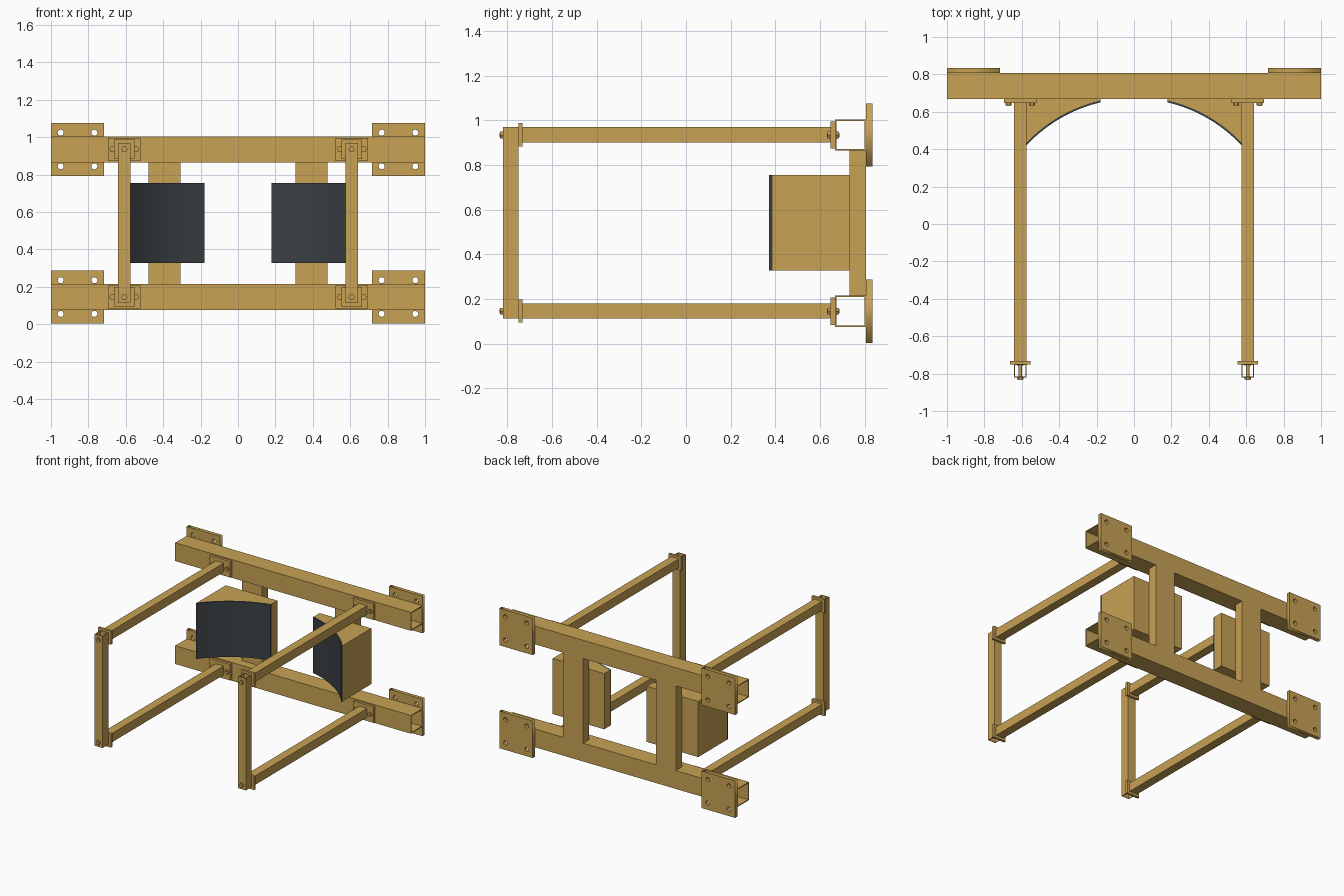
import bpy, bmesh
from math import pi, cos, sin, sqrt

if "Cube" in bpy.data.objects:
    bpy.data.objects.remove(bpy.data.objects["Cube"])


def material(name, rgb):
    m = bpy.data.materials.new(name)
    m.diffuse_color = (*rgb, 1)
    m.use_nodes = True
    m.node_tree.nodes["Principled BSDF"].inputs["Base Color"].default_value = m.diffuse_color
    return m


TAN = material("tan_paint", (0.58, 0.36, 0.09))
DARK = material("dark_rubber", (0.045, 0.052, 0.057))


def finish(name, bm, mat=TAN):
    bmesh.ops.recalc_face_normals(bm, faces=bm.faces)
    me = bpy.data.meshes.new(name)
    bm.to_mesh(me)
    bm.free()
    me.materials.append(mat)
    ob = bpy.data.objects.new(name, me)
    bpy.context.collection.objects.link(ob)
    return ob


def smooth(ob):
    bpy.ops.object.select_all(action='DESELECT')
    ob.select_set(True)
    bpy.context.view_layer.objects.active = ob
    bpy.ops.object.shade_smooth_by_angle(angle=0.5)


def box(name, x, y, z):
    bm = bmesh.new()
    bmesh.ops.create_cube(bm, size=1)
    for v in bm.verts:
        for i, (a, b) in enumerate((x, y, z)):
            v.co[i] = a if v.co[i] < 0 else b
    return finish(name, bm)


def tube(name, axis, x, y, z, wall):
    """Open-ended square tube running along the given axis (0, 1, 2)."""
    lim = [x, y, z]
    p, q = [i for i in range(3) if i != axis]
    bm = bmesh.new()
    rings = []
    for end in lim[axis]:
        for w in (0, wall):
            ring = []
            for s, t in ((0, 0), (1, 0), (1, 1), (0, 1)):
                co = [0, 0, 0]
                co[axis] = end
                co[p] = lim[p][s] + (-w if s else w)
                co[q] = lim[q][t] + (-w if t else w)
                ring.append(bm.verts.new(co))
            rings.append(ring)
    for a, b in ((0, 1), (2, 3), (0, 2), (1, 3)):
        for i in range(4):
            j = (i + 1) % 4
            bm.faces.new((rings[a][i], rings[a][j], rings[b][j], rings[b][i]))
    return finish(name, bm)


def rod_y(bm, x, z, y0, y1, r, n):
    """Adds an n-sided cylinder along y."""
    a, b = ([bm.verts.new((x + r * cos(2 * pi * i / n), y, z + r * sin(2 * pi * i / n)))
             for i in range(n)] for y in (y0, y1))
    bm.faces.new(a)
    bm.faces.new(b)
    for i in range(n):
        j = (i + 1) % n
        bm.faces.new((a[i], a[j], b[j], b[i]))


def bolt(name, x, z, head, grip, nut_end):
    """Hex head, shaft and nut along y."""
    bm = bmesh.new()
    rod_y(bm, x, z, head, grip[0], 0.017, 6)
    rod_y(bm, x, z, head - 0.003, nut_end + 0.003, 0.009, 16)
    rod_y(bm, x, z, grip[1], nut_end, 0.017, 6)
    smooth(finish(name, bm))


def drilled_plate(name, x, y, z, half, hole_off, hole_r):
    """Square plate facing y with four round holes."""
    cu = bpy.data.curves.new(name, 'CURVE')
    cu.dimensions, cu.fill_mode = '2D', 'BOTH'
    cu.extrude = (y[1] - y[0]) / 2
    corners = ((-1, -1), (1, -1), (1, 1), (-1, 1))
    loops = [[(half * a, half * b) for a, b in corners]]
    for a, b in corners:
        loops.append([(a * hole_off + hole_r * cos(i * pi / 12),
                       b * hole_off + hole_r * sin(i * pi / 12)) for i in range(24)])
    for pts in loops:
        sp = cu.splines.new('POLY')
        sp.points.add(len(pts) - 1)
        for p, c in zip(sp.points, pts):
            p.co = (*c, 0, 1)
        sp.use_cyclic_u = True
    cu.materials.append(TAN)
    ob = bpy.data.objects.new(name, cu)
    bpy.context.collection.objects.link(ob)
    ob.location = (x, sum(y) / 2, z)
    ob.rotation_euler = (pi / 2, 0, 0)
    bpy.ops.object.select_all(action='DESELECT')
    ob.select_set(True)
    bpy.context.view_layer.objects.active = ob
    bpy.ops.object.convert(target='MESH')


def arc(side, r):
    """Arc points of the saddle, from inner to outer x, centred on x = 0."""
    n = 24
    xs = [0.18 + (0.617 - 0.18) * i / n for i in range(n + 1)]
    return [(side * x, -0.113 + sqrt(r * r - x * x)) for x in xs]


def prism(name, pts, z0, z1, mat):
    bm = bmesh.new()
    f = bm.faces.new([bm.verts.new((x, y, z0)) for x, y in pts])
    top = bmesh.ops.extrude_face_region(bm, geom=[f])['geom']
    for v in top:
        if isinstance(v, bmesh.types.BMVert):
            v.co.z = z1
    smooth(finish(name, bm, mat))


LEVELS = (("lower", 0.145), ("upper", 0.934))
SIDES = (("left", -1), ("right", 1))
ARM_X = 0.608

for level, z in LEVELS:
    # main horizontal beam
    tube(level + "_beam", 0, (-1, 1), (0.667, 0.806), (z - 0.07, z + 0.07), 0.007)
    for side, s in SIDES:
        tag = f"{level}_{side}_"
        x = s * ARM_X
        # wall plate with bolt holes
        drilled_plate(tag + "wall_plate", s * 0.858, (0.806, 0.834), z, 0.142, 0.09, 0.016)
        # arm with its flange plates
        box(tag + "arm", (x - 0.033, x + 0.033), (-0.732, 0.648), (z - 0.033, z + 0.035))
        box(tag + "arm_flange", (x - 0.088, x + 0.088), (0.648, 0.667), (z - 0.061, z + 0.061))
        box(tag + "front_flange", (x - 0.054, x + 0.054), (-0.75, -0.732), (z - 0.051, z + 0.053))
        # bolts
        for k, d in (("a", -0.063), ("b", 0.063)):
            bolt(tag + "flange_bolt_" + k, x + d, z, 0.634, (0.648, 0.674), 0.684)
        bolt(tag + "post_bolt", x, z, -0.832, (-0.82, -0.757), -0.745)

for side, s in SIDES:
    x = s * ARM_X
    # hollow front post
    tube(side + "_front_post", 2, (x - 0.033, x + 0.033), (-0.82, -0.75), (0.112, 0.969), 0.005)
    # rear upright between the beams
    xs = sorted((s * 0.308, s * 0.478))
    box(side + "_rear_upright", xs, (0.733, 0.806), (0.215, 0.864))
    # saddle block with curved rubber pad
    prism(side + "_saddle_block", arc(s, 0.794) + [(s * 0.617, 0.733), (s * 0.18, 0.733)],
          0.328, 0.755, TAN)
    prism(side + "_saddle_pad", arc(s, 0.784) + arc(s, 0.794)[::-1], 0.328, 0.755, DARK)
